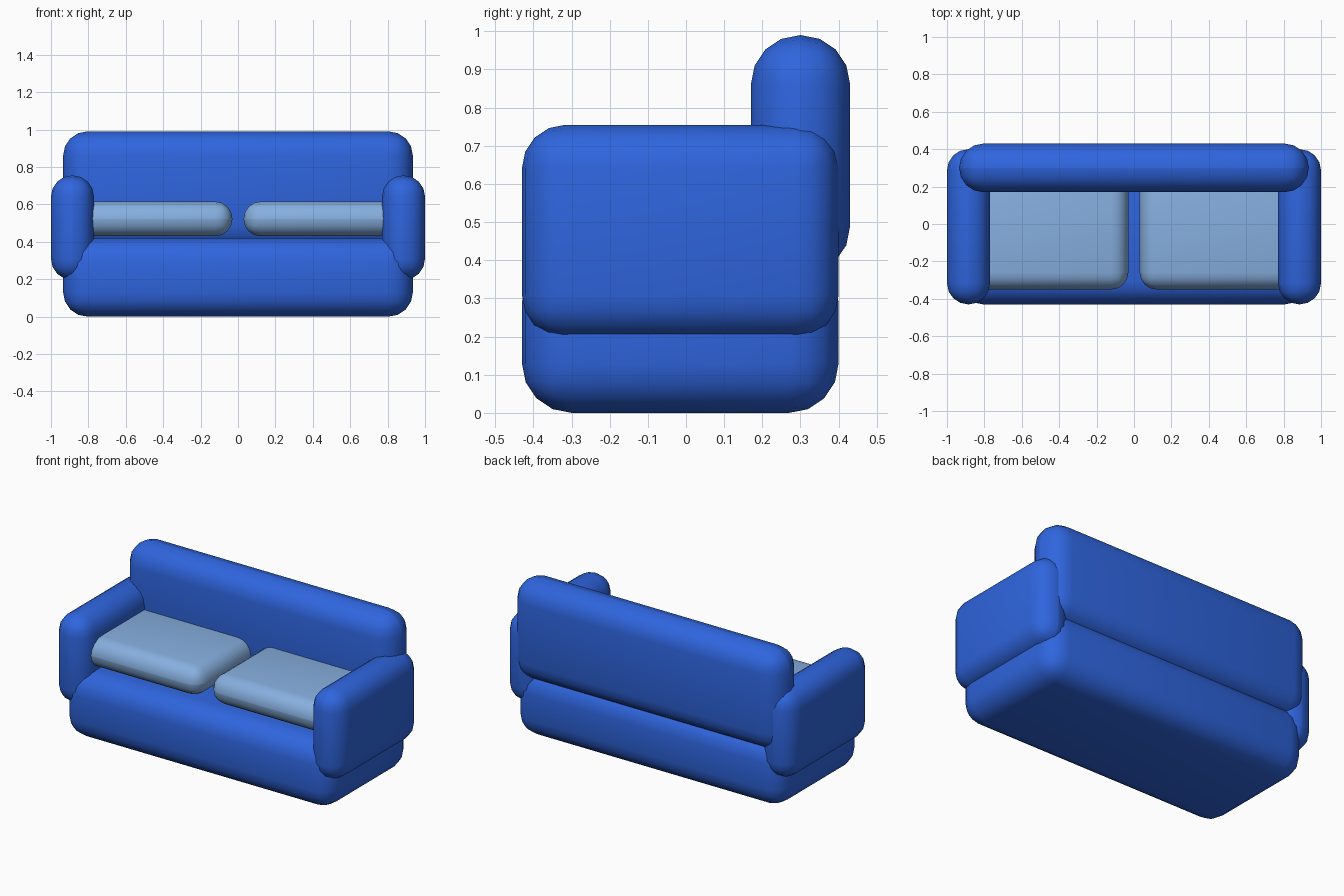
import bpy

default = bpy.data.objects.get("Cube")
if default:
    bpy.data.objects.remove(default, do_unlink=True)


def make_material(name, rgb):
    mat = bpy.data.materials.new(name)
    mat.use_nodes = True
    mat.diffuse_color = (*rgb, 1)
    bsdf = next(n for n in mat.node_tree.nodes if n.type == 'BSDF_PRINCIPLED')
    bsdf.inputs["Base Color"].default_value = (*rgb, 1)
    return mat


def padded_box(name, low, high, radius, mat):
    """A smooth upholstered block between two corners."""
    centre = [(a + b) / 2 for a, b in zip(low, high)]
    bpy.ops.mesh.primitive_cube_add(size=1, location=centre)
    obj = bpy.context.object
    obj.name = name
    obj.scale = [b - a for a, b in zip(low, high)]
    bpy.ops.object.transform_apply(location=False, rotation=False, scale=True)
    bevel = obj.modifiers.new("Rounding", 'BEVEL')
    bevel.width = radius
    bevel.segments = 4
    bevel.limit_method = 'NONE'
    bpy.ops.object.modifier_apply(modifier=bevel.name)
    bpy.ops.object.shade_smooth()
    obj.data.materials.append(mat)
    return obj


blue = make_material("blue fabric", (0.028, 0.13, 0.73))
pale = make_material("pale blue fabric", (0.24, 0.43, 0.74))

# Base and backrest
padded_box("base", (-0.935, -0.43, 0), (0.935, 0.4, 0.42), 0.13, blue)
padded_box("backrest", (-0.935, 0.17, 0.36), (0.935, 0.43, 0.99), 0.129, blue)

# Arms and seat cushions, one of each per side
for side, sign in (("left", 1), ("right", -1)):
    def paired(name, inner, outer, y, z, radius, mat):
        x = sorted((sign * inner, sign * outer))
        padded_box(f"{side}_{name}", (x[0], y[0], z[0]), (x[1], y[1], z[1]), radius, mat)

    paired("arm", 0.77, 1.0, (-0.43, 0.4), (0.195, 0.755), 0.114, blue)
    paired("seat_cushion", 0.03, 0.87, (-0.35, 0.28), (0.43, 0.615), 0.091, pale)
